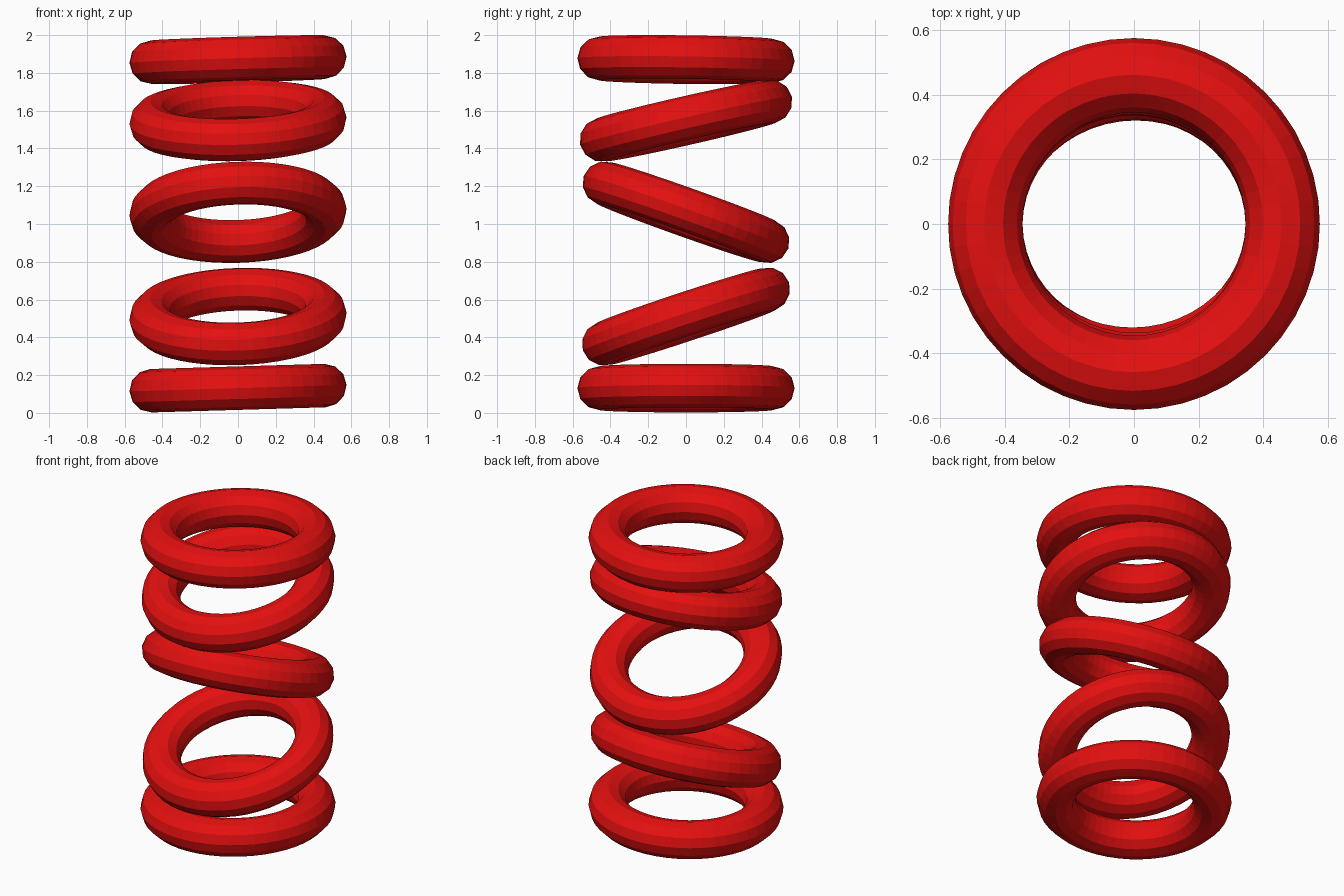
import bpy
from math import radians

if "Cube" in bpy.data.objects:
    bpy.data.objects.remove(bpy.data.objects["Cube"])

red = bpy.data.materials.new("bright red")
red.diffuse_color = (0.78, 0.005, 0.005, 1)
red.use_nodes = True
red.node_tree.nodes["Principled BSDF"].inputs["Base Color"].default_value = red.diffuse_color

# Stack of loosely tilted rings: name, centre height, tilt about x, tilt about y (degrees)
rings = [
    ("bottom_ring", 0.131, 0.0, -1.7),
    ("lower_ring", 0.51, 18.3, -1.9),
    ("middle_ring", 1.062, -19.6, -1.9),
    ("upper_ring", 1.547, 12.8, -1.8),
    ("top_ring", 1.87, -0.8, -1.7),
]
for name, z, tilt_x, tilt_y in rings:
    bpy.ops.mesh.primitive_torus_add(
        major_radius=0.46, minor_radius=0.115,
        major_segments=48, minor_segments=12,
        location=(0, 0, z), rotation=(radians(tilt_x), radians(tilt_y), 0))
    ring = bpy.context.object
    ring.name = name
    ring.data.materials.append(red)
